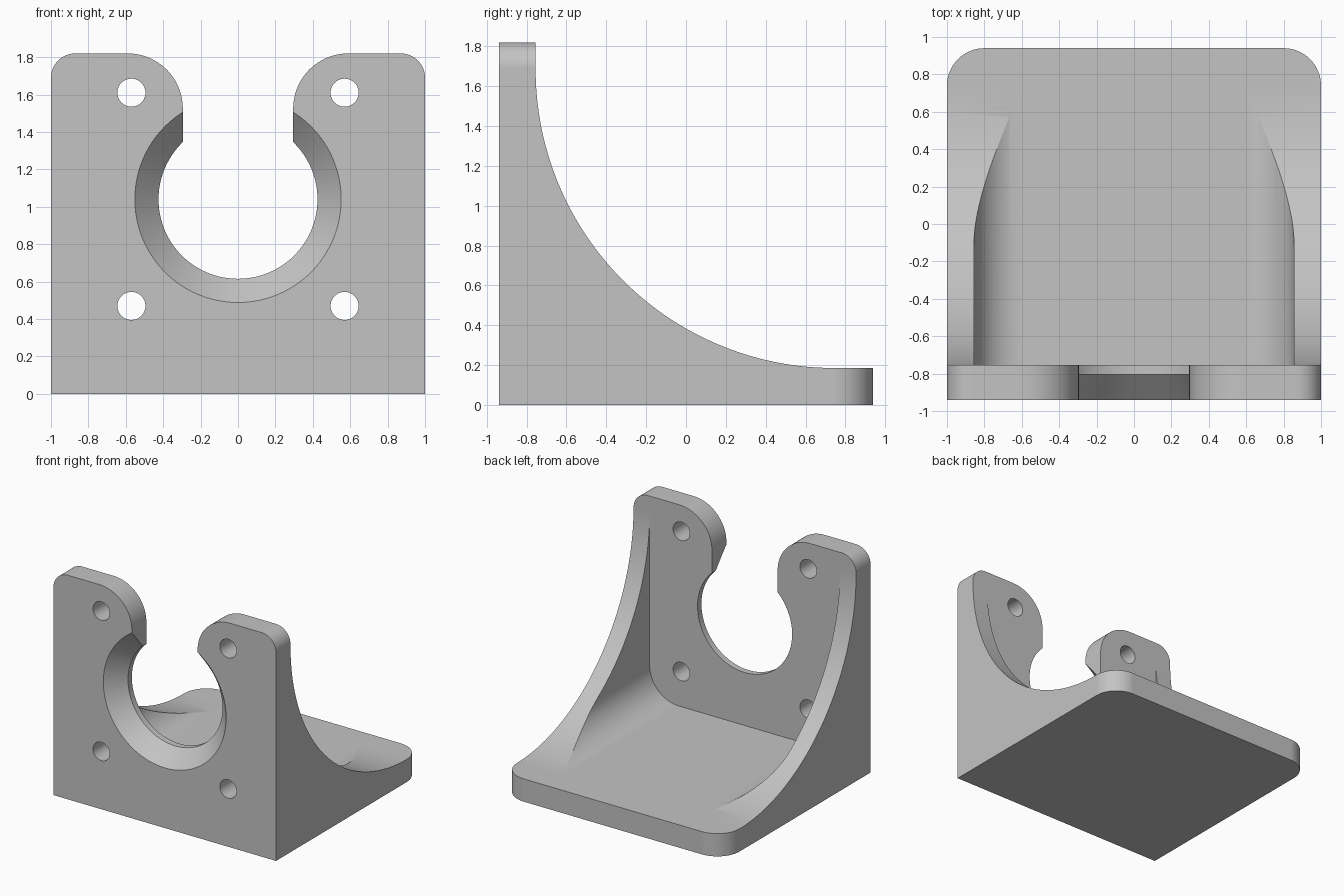
import bpy, bmesh
from math import sin, cos, pi, radians
from mathutils import Vector

if "Cube" in bpy.data.objects:
    bpy.data.objects.remove(bpy.data.objects["Cube"], do_unlink=True)

WALL = -0.755      # rear face of the upright plate
FLOOR = 0.185      # top face of the base plate
FRONT = -0.94
BORE_Z = 1.04

grey = bpy.data.materials.new("light grey")
grey.use_nodes = True
grey.diffuse_color = (0.55, 0.55, 0.55, 1)
grey.node_tree.nodes["Principled BSDF"].inputs["Base Color"].default_value = (0.55, 0.55, 0.55, 1)


def arc(cx, cy, r, a, b, n=16):
    """Points on an arc from angle a to b, in degrees."""
    angles = [radians(a + (b - a) * i / n) for i in range(n + 1)]
    return [(cx + r * cos(t), cy + r * sin(t)) for t in angles]


def mirrored(half):
    """Close a right-hand outline with its mirror image."""
    return half + [(-x, y) for x, y in reversed(half)]


def finish(name, bm):
    bmesh.ops.recalc_face_normals(bm, faces=bm.faces)
    mesh = bpy.data.meshes.new(name)
    bm.to_mesh(mesh)
    bm.free()
    mesh.materials.append(grey)
    ob = bpy.data.objects.new(name, mesh)
    bpy.context.collection.objects.link(ob)
    return ob


def prism(name, outline, axis, lo, hi):
    """Extrude a 2D outline along the given axis."""
    place = {"x": lambda p, d: (d, p[0], p[1]),
             "y": lambda p, d: (p[0], d, p[1]),
             "z": lambda p, d: (p[0], p[1], d)}[axis]
    bm = bmesh.new()
    face = bm.faces.new([bm.verts.new(place(p, lo)) for p in outline])
    ext = bmesh.ops.extrude_face_region(bm, geom=[face])["geom"]
    move = Vector(place((0, 0), hi - lo))
    bmesh.ops.translate(bm, vec=move, verts=[g for g in ext if isinstance(g, bmesh.types.BMVert)])
    return finish(name, bm)


def lathe(name, profile, x, z, n):
    """Turn a (radius, y) profile about a y-parallel axis, with capped ends."""
    bm = bmesh.new()
    rings = [[bm.verts.new((x + r * cos(2 * pi * i / n), y, z + r * sin(2 * pi * i / n)))
              for i in range(n)] for r, y in profile]
    for a, b in zip(rings, rings[1:]):
        for i in range(n):
            j = (i + 1) % n
            bm.faces.new((a[i], a[j], b[j], b[i]))
    bm.faces.new(rings[0])
    bm.faces.new(rings[-1])
    return finish(name, bm)


def apply(ob, mod):
    bpy.context.view_layer.objects.active = ob
    bpy.ops.object.modifier_apply(modifier=mod.name)


def combine(ob, cutter, operation):
    mod = ob.modifiers.new(operation, "BOOLEAN")
    mod.operation = operation
    mod.solver = "EXACT"
    mod.object = cutter
    apply(ob, mod)
    bpy.data.objects.remove(cutter, do_unlink=True)


# Side silhouette: upright, sweeping concave edge, base
side = [(FRONT, 0), (1.2, 0), (1.2, FLOOR)]
side += arc(WALL + 1.5, FLOOR + 1.5, 1.5, 270, 180, 64)
side += [(WALL, 2), (FRONT, 2)]
bracket = prism("motor_bracket", side, "x", -1.2, 1.2)

# Front silhouette: rounded shoulders and open slot
front = [(1, -0.2)] + arc(0.87, 1.69, 0.13, 0, 90)
front += arc(0.59, 1.525, 0.295, 90, 180, 24) + [(0.295, 1.1)]
combine(bracket, prism("front_outline", mirrored(front), "y", -1.2, 1.4), "INTERSECT")

# Plan silhouette: rounded rear corners of the base
plan = [(1, -1.2)] + arc(0.8, 0.74, 0.2, 0, 90)
combine(bracket, prism("plan_outline", mirrored(plan), "z", -0.5, 2.5), "INTERSECT")

# Space between the side ribs, filleted into the floor
cavity = [(0.855, 2.3)] + arc(0.595, FLOOR + 0.26, 0.26, 0, -90, 24)
combine(bracket, prism("cavity", mirrored(cavity), "y", WALL, 1.4), "DIFFERENCE")

# Bore with a conical front seat
bore = [(0.608, -1.0), (0.425, -0.805), (0.425, -0.6)]
combine(bracket, lathe("bore", bore, 0, BORE_Z, 96), "DIFFERENCE")

# Four screw holes
for sx in (-1, 1):
    for sz in (-1, 1):
        hole = lathe("screw_hole", [(0.075, -1.1), (0.075, -0.6)],
                     sx * 0.57, BORE_Z + sz * 0.57, 40)
        combine(bracket, hole, "DIFFERENCE")

# Clean up and shade
bm = bmesh.new()
bm.from_mesh(bracket.data)
bmesh.ops.remove_doubles(bm, verts=bm.verts, dist=0.0001)
bm.to_mesh(bracket.data)
bm.free()
bpy.ops.object.select_all(action="DESELECT")
bracket.select_set(True)
bpy.context.view_layer.objects.active = bracket
bpy.ops.object.shade_smooth_by_angle(angle=radians(15))
weighted = bracket.modifiers.new("weighted_normals", "WEIGHTED_NORMAL")
weighted.keep_sharp = True
